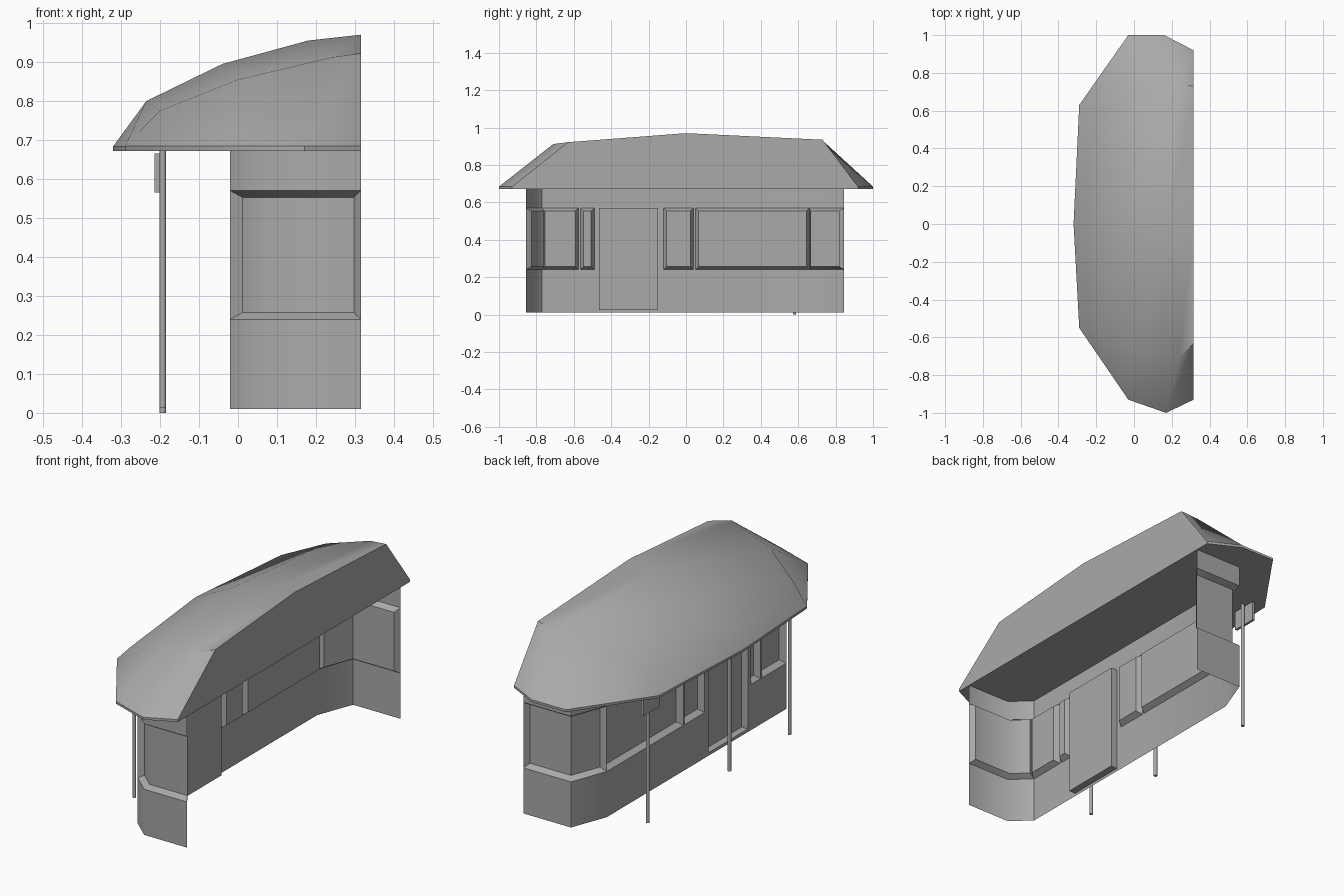
import bpy, bmesh, math

cube = bpy.data.objects.get("Cube")
if cube:
    bpy.data.objects.remove(cube, do_unlink=True)

grey = bpy.data.materials.new("plain_grey")
grey.use_nodes = True
colour = (0.4, 0.4, 0.4, 1)
grey.diffuse_color = colour
grey.node_tree.nodes["Principled BSDF"].inputs["Base Color"].default_value = colour


def finish(name, bm, smooth_angle=None):
    mesh = bpy.data.meshes.new(name)
    bm.to_mesh(mesh)
    bm.free()
    mesh.materials.append(grey)
    obj = bpy.data.objects.new(name, mesh)
    bpy.context.collection.objects.link(obj)
    if smooth_angle:
        bpy.ops.object.select_all(action="DESELECT")
        obj.select_set(True)
        bpy.context.view_layer.objects.active = obj
        bpy.ops.object.shade_smooth_by_angle(angle=math.radians(smooth_angle))
    return obj


# Wall: an open sheet with chamfered corners, windows and door pushed inwards
CUT, SIDE = 0.315, -0.02
BOTTOM, SILL, HEAD, TOP = 0.01, 0.24, 0.57, 0.676
bm = bmesh.new()
groups = {}


def quad(p, q, z0, z1, group=None):
    corners = [(*q, z0), (*p, z0), (*p, z1), (*q, z1)]
    face = bm.faces.new([bm.verts.new(c) for c in corners])
    if group:
        groups.setdefault(group, []).append(face)


def wall_bay(p, q, group):
    if group == "door":
        quad(p, q, BOTTOM, 0.025)
        quad(p, q, 0.025, HEAD, group)
    else:
        quad(p, q, BOTTOM, SILL)
        quad(p, q, SILL, HEAD, group)
    quad(p, q, HEAD, TOP)


side_bays = [(-0.575, "side_a"), (-0.565, None), (-0.49, "side_b"),
             (-0.465, None), (-0.15, "door"), (-0.12, None),
             (0.04, "side_c"), (0.05, None), (0.66, "side_d")]
start, corner = (0.075, -0.855), (SIDE, -0.77)
wall_bay((CUT, -0.855), start, "front_end")
wall_bay(start, corner, "front_end")
for y, group in side_bays:
    wall_bay(corner, (SIDE, y), group)
    corner = (SIDE, y)
wall_bay(corner, (0.05, 0.845), "back_end")
wall_bay((0.05, 0.845), (CUT, 0.845), "back_end")
bmesh.ops.remove_doubles(bm, verts=bm.verts, dist=0.0005)
bm.normal_update()
for group, faces in groups.items():
    thickness, depth = (0.001, -0.035) if group == "door" else (0.017, -0.028)
    bmesh.ops.inset_region(bm, faces=faces, thickness=thickness, depth=depth,
                           use_boundary=True, use_even_offset=True)
finish("wall", bm, 48)

# Roof: a faceted half dome on a thin flat slab, closed by the straight side
RIM, UNDER = 0.684, 0.672
front_corner, back_corner = (-0.29, -0.55, RIM), (-0.29, 0.63, RIM)
rows = [
    [front_corner, front_corner, (-0.03, -0.93, RIM), (0.17, -1, RIM), (CUT, -0.93, RIM)],
    [front_corner, (-0.2, -0.57, 0.775), (0, -0.67, 0.855), (0.24, -0.71, 0.912), (CUT, -0.63, 0.922)],
    [(-0.32, 0, RIM), (-0.235, 0, 0.8), (-0.04, 0, 0.895), (0.18, 0, 0.955), (CUT, 0, 0.97)],
    [back_corner, (-0.2, 0.63, 0.78), (0, 0.7, 0.865), (0.22, 0.74, 0.922), (CUT, 0.73, 0.935)],
    [back_corner, back_corner, (-0.03, 1, RIM), (0.16, 1, RIM), (CUT, 0.92, RIM)],
]
bm = bmesh.new()
verts = {}


def vert(co):
    if co not in verts:
        verts[co] = bm.verts.new(co)
    return verts[co]


def face(points):
    unique = list(dict.fromkeys(points))
    if len(unique) > 2:
        bm.faces.new([vert(p) for p in unique])


for a, b in zip(rows, rows[1:]):
    for i in range(4):
        face([a[i], a[i + 1], b[i + 1], b[i]])
rim = rows[0][:0:-1] + [rows[2][0]] + rows[4][1:]
under = [(x, y, UNDER) for x, y, z in rim]
for i in range(len(rim) - 1):
    face([rim[i], rim[i + 1], under[i + 1], under[i]])
face(under)
face([row[-1] for row in rows] + [under[-1], under[0]])
bmesh.ops.recalc_face_normals(bm, faces=bm.faces)
finish("roof", bm, 38)

# Porch posts along the eave
POST_X = -0.193
for name, y, z0 in (("front", -0.55, 0.012), ("middle", -0.07, 0.012), ("back", 0.58, 0)):
    bm = bmesh.new()
    bmesh.ops.create_cone(bm, cap_ends=True, segments=10, radius1=0.009,
                          radius2=0.009, depth=UNDER - z0)
    bmesh.ops.translate(bm, verts=bm.verts, vec=(POST_X, y, (UNDER + z0) / 2))
    finish(name + "_post", bm, 40)

# Blank board fixed to the outer side of the back post
bm = bmesh.new()
bmesh.ops.create_cube(bm, size=1)
bmesh.ops.scale(bm, verts=bm.verts, vec=(0.013, 0.13, 0.1))
bmesh.ops.translate(bm, verts=bm.verts, vec=(-0.208, 0.58, 0.615))
finish("post_board", bm)
